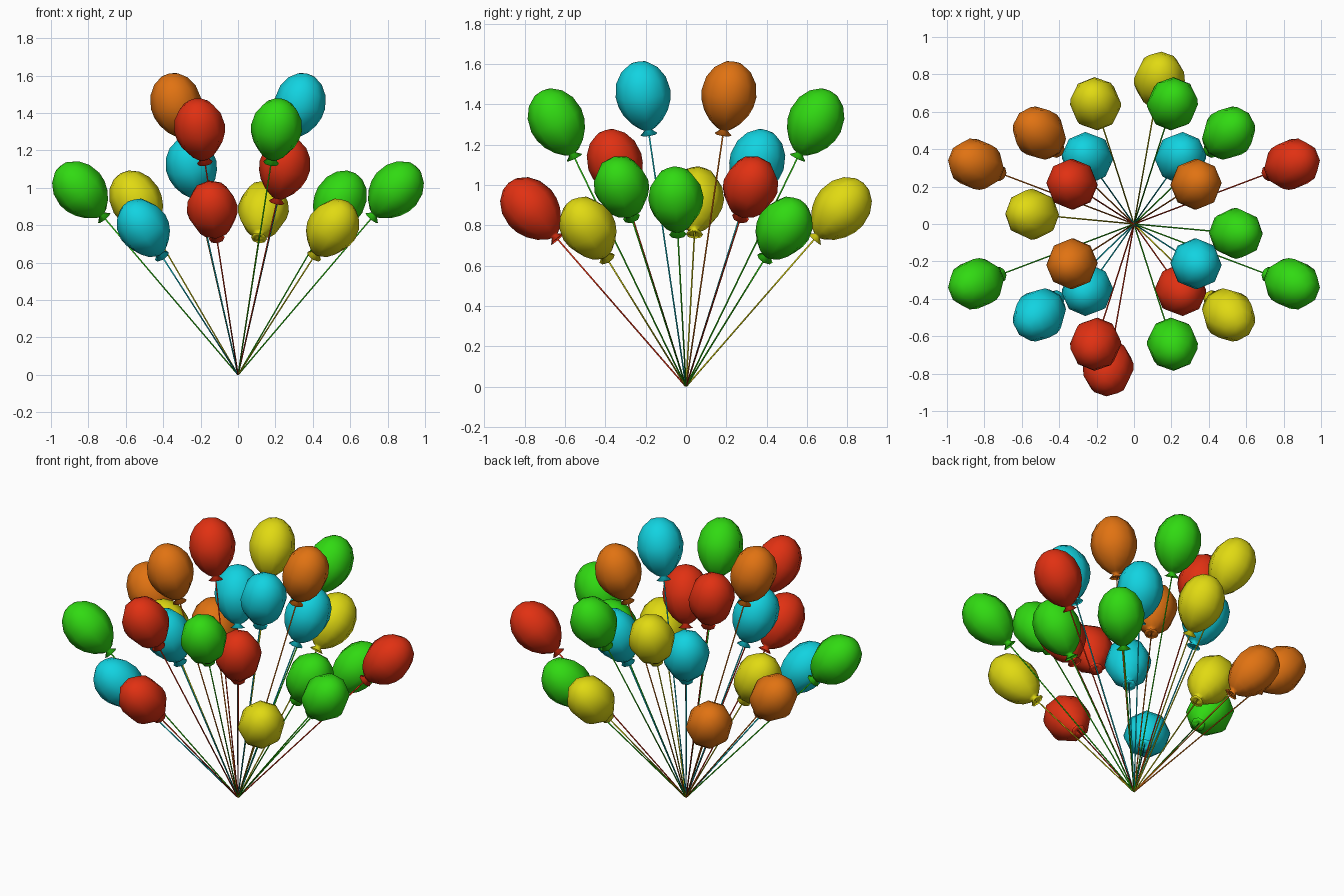
import bpy, math
from mathutils import Vector

if "Cube" in bpy.data.objects:
    bpy.data.objects.remove(bpy.data.objects["Cube"])

SIDES = 8
COLORS = {
    "red": (0.75, 0.03, 0.006, 1), "orange": (0.75, 0.17, 0.006, 1),
    "yellow": (0.75, 0.70, 0.006, 1), "green": (0.03, 0.70, 0.006, 1),
    "cyan": (0.006, 0.65, 0.75, 1)}
MATS = {}
for n, c in COLORS.items():
    MATS[n] = bpy.data.materials.new("balloon_" + n)
    MATS[n].diffuse_color = c

# balloon profile (radius, height along axis), crown to knot flare
PROFILE = [(0.137 * math.cos(math.radians(a)), 0.165 * math.sin(math.radians(a)))
           for a in (70, 48, 25, 0)]
PROFILE += [(0.130, -0.05), (0.111, -0.098), (0.078, -0.144), (0.040, -0.176),
            (0.018, -0.186), (0.043, -0.208), (0.014, -0.200)]


def lathe(name, rings, sides, top, bottom):
    """Closed surface of revolution with pole points at top and bottom."""
    verts = [(0, 0, top)]
    for r, z in rings:
        for i in range(sides):
            a = 2 * math.pi * i / sides
            verts.append((r * math.cos(a), r * math.sin(a), z))
    verts.append((0, 0, bottom))
    end, n = len(verts) - 1, len(rings)
    faces = []
    for i in range(sides):
        j = (i + 1) % sides
        faces.append((0, 1 + i, 1 + j))
        for k in range(n - 1):
            a, b = 1 + k * sides, 1 + (k + 1) * sides
            faces.append((a + i, b + i, b + j, a + j))
        last = 1 + (n - 1) * sides
        faces.append((last + i, end, last + j))
    me = bpy.data.meshes.new(name)
    me.from_pydata(verts, [], faces)
    for p in me.polygons:
        p.use_smooth = True
    return me


def place(name, mesh, mat, loc, rot):
    mesh.materials.append(mat)
    ob = bpy.data.objects.new(name, mesh)
    ob.rotation_mode = 'QUATERNION'
    ob.rotation_quaternion = rot
    ob.location = loc
    bpy.context.collection.objects.link(ob)


def balloon(index, color, center):
    c = Vector(center)
    rot = Vector((0, 0, 1)).rotation_difference(c)
    place(f"balloon_{index:02d}", lathe("balloon", PROFILE, SIDES, 0.165, -0.195),
          MATS[color], c, rot)
    # string from the gathering point to the knot
    length = c.length - 0.19
    place(f"string_{index:02d}", lathe("string", [(0.004, length), (0.004, 0.004)], 5, length, 0),
          MATS[color], (0, 0, 0), rot)


# tiers mirrored in x and y; colours in order (-x-y, +x-y, -x+y, +x+y)
TIERS = [
    ((0.332, 0.213, 1.452), ("orange", "cyan", "red", "orange")),
    ((0.206, 0.643, 1.320), ("red", "green", "yellow", "green")),
    ((0.250, 0.353, 1.117), ("cyan", "red", "cyan", "cyan")),
    ((0.846, 0.320, 0.993), ("green", "green", "orange", "red")),
    ((0.507, 0.487, 0.790), ("cyan", "yellow", "orange", "green"))]
SIGNS = [(-1, -1), (1, -1), (-1, 1), (1, 1)]
count = 0
for (x, y, z), cols in TIERS:
    for (sx, sy), col in zip(SIGNS, cols):
        count += 1
        balloon(count, col, (sx * x, sy * y, z))

# opposite pairs
for col, pos in [("red", (-0.138, -0.772, 0.887)), ("yellow", (0.136, 0.772, 0.887)),
                 ("yellow", (-0.546, 0.052, 0.935)), ("green", (0.546, -0.050, 0.935))]:
    count += 1
    balloon(count, col, pos)

for m in bpy.data.materials:
    if m.users and not m.is_grease_pencil:
        m.use_nodes = True
        m.node_tree.nodes["Principled BSDF"].inputs["Base Color"].default_value = m.diffuse_color
